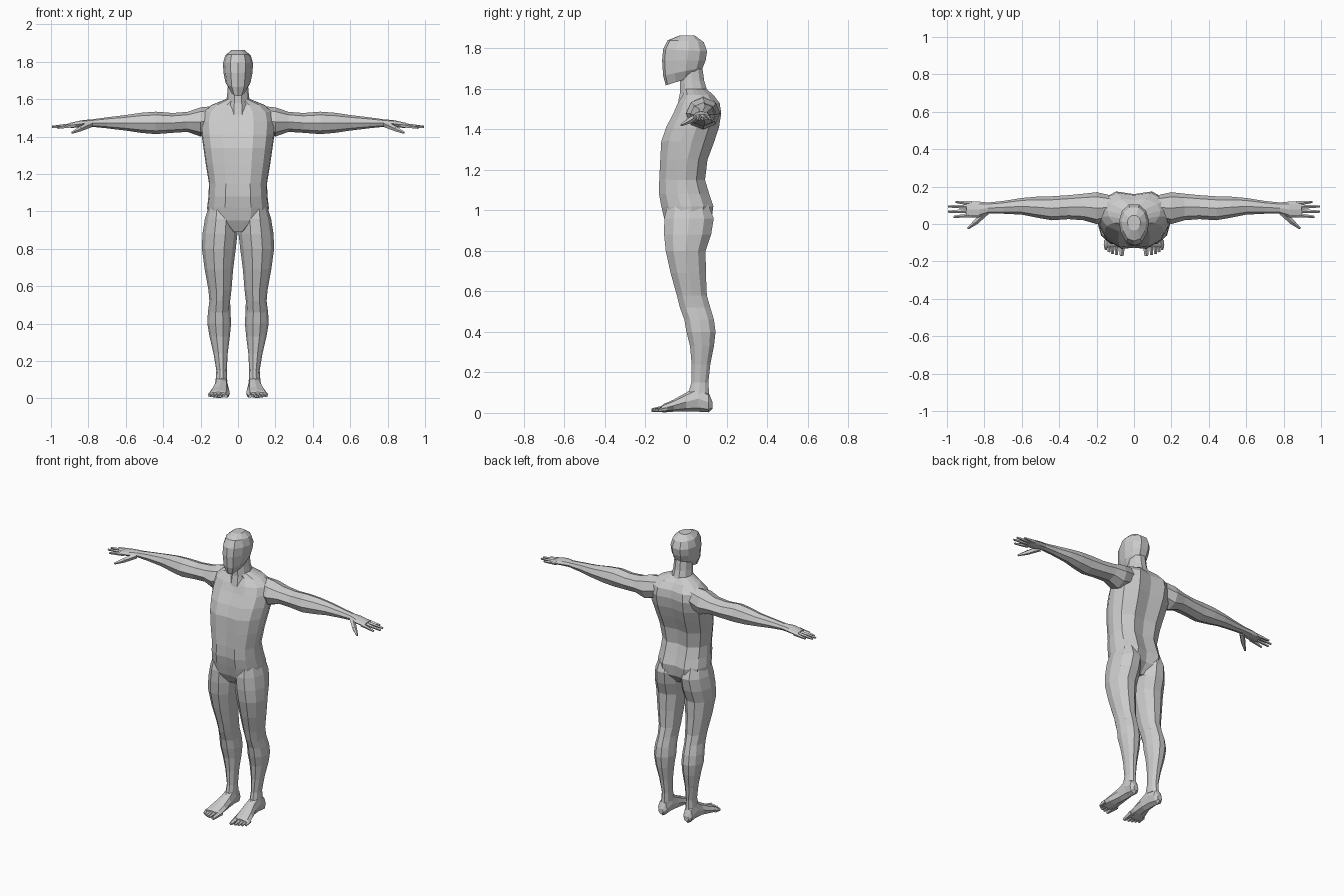
import bpy, bmesh, math
from mathutils import Vector, Matrix


def finish(name, bm, mirror):
    bmesh.ops.recalc_face_normals(bm, faces=bm.faces)
    me = bpy.data.meshes.new(name)
    bm.to_mesh(me)
    bm.free()
    ob = bpy.data.objects.new(name, me)
    bpy.context.collection.objects.link(ob)
    if mirror:
        ob.modifiers.new("mirror", 'MIRROR').use_axis[0] = True
    return ob


def polygon(n):
    pts = [(math.cos(2 * math.pi * i / n), math.sin(2 * math.pi * i / n)) for i in range(n)]
    m = max(abs(p[1]) for p in pts)
    return [(u, v / m) for u, v in pts]


def symmetric(half):
    return half + [(-u, v) for u, v in reversed(half[1:-1])]


# Loft: each section is (position on axis, a0, a1, b0, b1[, tilt]), a/b being the other two axes
def loft(name, axis, shape, sections, mirror=False):
    bm = bmesh.new()
    rings = []
    for t, a0, a1, b0, b1, *tilt in sections:
        ring = []
        for u, v in shape:
            co = [(a0 + a1) / 2 + u * (a1 - a0) / 2, (b0 + b1) / 2 + v * (b1 - b0) / 2]
            co.insert(axis, t + (tilt[0] * v if tilt else 0))
            ring.append(bm.verts.new(co))
        rings.append(ring)
    n = len(shape)
    for r, s in zip(rings, rings[1:]):
        for i in range(n):
            j = (i + 1) % n
            bm.faces.new((r[i], r[j], s[j], s[i]))
    bm.faces.new(rings[0])
    bm.faces.new(rings[-1])
    return finish(name, bm, mirror)


# Tapered fingers or toes: (start, end, start radius, end radius)
def digits(name, items):
    bm = bmesh.new()
    for p, q, r1, r2 in items:
        p, q = Vector(p), Vector(q)
        d = q - p
        mat = Matrix.Translation((p + q) / 2) @ d.to_track_quat('Z', 'Y').to_matrix().to_4x4()
        bmesh.ops.create_cone(bm, cap_ends=True, segments=5, radius1=r1, radius2=r2,
                              depth=d.length, matrix=mat)
    return finish(name, bm, True)


X, Y, Z = 0, 1, 2

# Torso with breastbone and spine grooves
torso_shape = symmetric([(0, -.95), (.42, -1), (.78, -.72), (.97, -.25), (1, .15),
                         (.88, .62), (.48, 1), (0, .88)])
loft("torso", Z, torso_shape, [(z, -w, w, f, b) for z, w, f, b in [
    (.89, .05, -.07, .07), (.95, .16, -.105, .125), (1.02, .165, -.122, .135),
    (1.08, .158, -.133, .115), (1.15, .155, -.132, .094), (1.25, .172, -.127, .106),
    (1.34, .185, -.122, .14), (1.41, .195, -.098, .163), (1.48, .2, -.062, .174),
    (1.53, .188, -.04, .166), (1.57, .14, -.015, .135), (1.6, .065, -.015, .1)]])

# Neck
loft("neck", Z, polygon(10), [
    (1.5, -.075, .075, -.045, .14), (1.58, -.064, .064, -.03, .108),
    (1.64, -.056, .056, -.03, .09), (1.71, -.052, .052, -.03, .08)])

# Head, narrower towards the face, with a tilted jaw line
head_shape = symmetric([(0, -1), (.5, -.88), (.86, -.4), (1, .15), (.8, .68), (.35, 1), (0, 1)])
loft("head", Z, head_shape, [(z, -w, w, f, b, t) for z, w, f, b, t in [
    (1.642, .04, -.1, .06, .025), (1.685, .067, -.113, .083, .02),
    (1.74, .077, -.118, .097, .0), (1.79, .081, -.113, .104, -.005),
    (1.835, .068, -.09, .088, -.005), (1.862, .036, -.035, .045, .0)]])

# Legs
loft("leg", Z, polygon(10), [
    (1.03, .03, .155, -.09, .11), (.96, .004, .177, -.107, .137),
    (.88, .003, .19, -.108, .124), (.8, .012, .193, -.1, .097),
    (.69, .026, .178, -.076, .098), (.58, .035, .158, -.045, .103),
    (.52, .042, .153, -.03, .12), (.46, .04, .161, -.008, .138),
    (.4, .037, .164, .002, .146), (.33, .044, .152, .02, .138),
    (.24, .055, .131, .028, .12), (.15, .06, .116, .026, .11),
    (.09, .057, .12, .01, .115)], True)

# Feet, heel to ball
loft("foot", Y, polygon(8), [
    (.13, .075, .11, .02, .055), (.112, .06, .125, .003, .1),
    (.06, .055, .125, .006, .135), (.0, .05, .13, .008, .1),
    (-.06, .045, .15, .006, .066), (-.11, .047, .162, .002, .044),
    (-.122, .052, .16, .004, .034)], True)

digits("toes", [((x, -.09, .022), (x + .004, y, .012), r, r * .55) for x, y, r in [
    (.062, -.17, .019), (.09, -.166, .014), (.111, -.16, .013),
    (.13, -.15, .013), (.148, -.137, .013)]])

# Arms, shoulder to palm
loft("arm", X, polygon(8), [
    (.11, .03, .15, 1.43, 1.565), (.2, .0, .17, 1.4, 1.556),
    (.27, .02, .162, 1.425, 1.532), (.35, .026, .154, 1.42, 1.526),
    (.44, .02, .148, 1.413, 1.533), (.52, .034, .146, 1.42, 1.527),
    (.6, .05, .139, 1.432, 1.515), (.7, .055, .123, 1.444, 1.503),
    (.78, .055, .115, 1.452, 1.492), (.83, .036, .12, 1.45, 1.488),
    (.895, .036, .122, 1.446, 1.474)], True)

# Fingers and thumb
digits("fingers", [((.87, y, 1.461), (x, y2, z), .013, .006) for y, x, y2, z in [
    (.048, .965, .038, 1.446), (.07, .995, .066, 1.45),
    (.092, .993, .094, 1.452), (.11, .955, .118, 1.453)]]
    + [((.79, .065, 1.465), (.845, .01, 1.44), .018, .014),
       ((.84, .015, 1.442), (.888, -.024, 1.42), .015, .006)])
